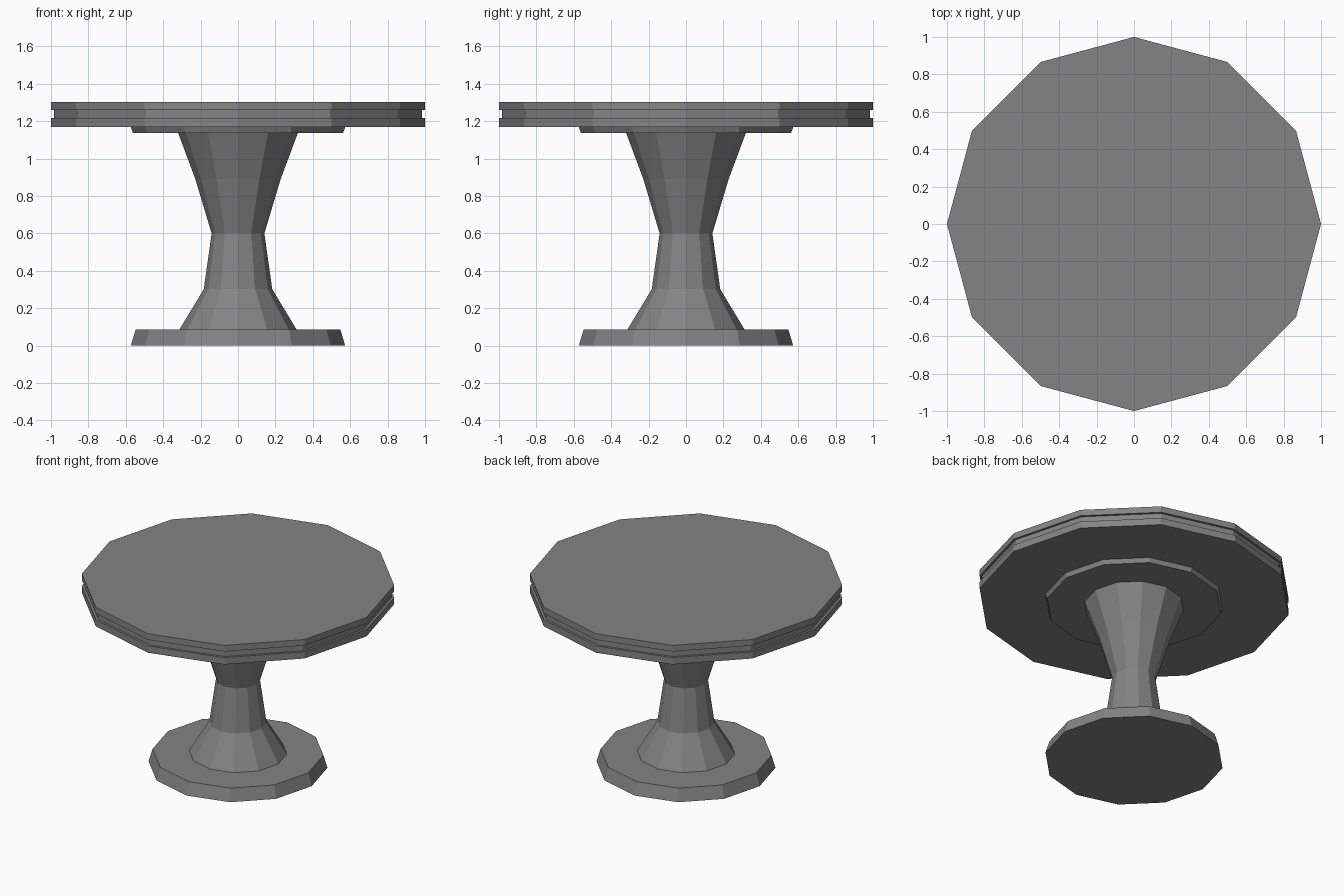
import bpy, bmesh
from math import cos, sin, tau

if "Cube" in bpy.data.objects:
    bpy.data.objects.remove(bpy.data.objects["Cube"])

SIDES = 12

# Dark grey finish shared by all parts
finish = bpy.data.materials.new("dark_grey")
finish.diffuse_color = (0.23, 0.23, 0.23, 1)
finish.use_nodes = True
finish.node_tree.nodes["Principled BSDF"].inputs["Base Color"].default_value = finish.diffuse_color


def turned(name, profile):
    """Closed faceted solid turned around z from (radius, height) points, bottom to top."""
    bm = bmesh.new()
    rings = [[bm.verts.new((r * cos(tau * i / SIDES), r * sin(tau * i / SIDES), z))
              for i in range(SIDES)] for r, z in profile]
    for low, high in zip(rings, rings[1:]):
        for i in range(SIDES):
            j = (i + 1) % SIDES
            bm.faces.new((low[i], low[j], high[j], high[i]))
    bm.faces.new(rings[0][::-1])
    bm.faces.new(rings[-1])
    mesh = bpy.data.meshes.new(name)
    bm.to_mesh(mesh)
    bm.free()
    mesh.materials.append(finish)
    obj = bpy.data.objects.new(name, mesh)
    bpy.context.collection.objects.link(obj)
    return obj


# Tapered foot on the floor
turned("base_plate", [(0.573, 0), (0.547, 0.087)])

# Waisted pedestal
turned("pedestal", [(0.313, 0.087), (0.183, 0.302), (0.141, 0.6),
                    (0.228, 0.89), (0.32, 1.137)])

# Mounting plate under the top
turned("support_plate", [(0.562, 1.137), (0.573, 1.168)])

# Table top with a groove around the rim
turned("table_top", [(1, 1.168), (1, 1.216), (0.984, 1.216),
                     (0.984, 1.259), (1, 1.259), (1, 1.302)])
